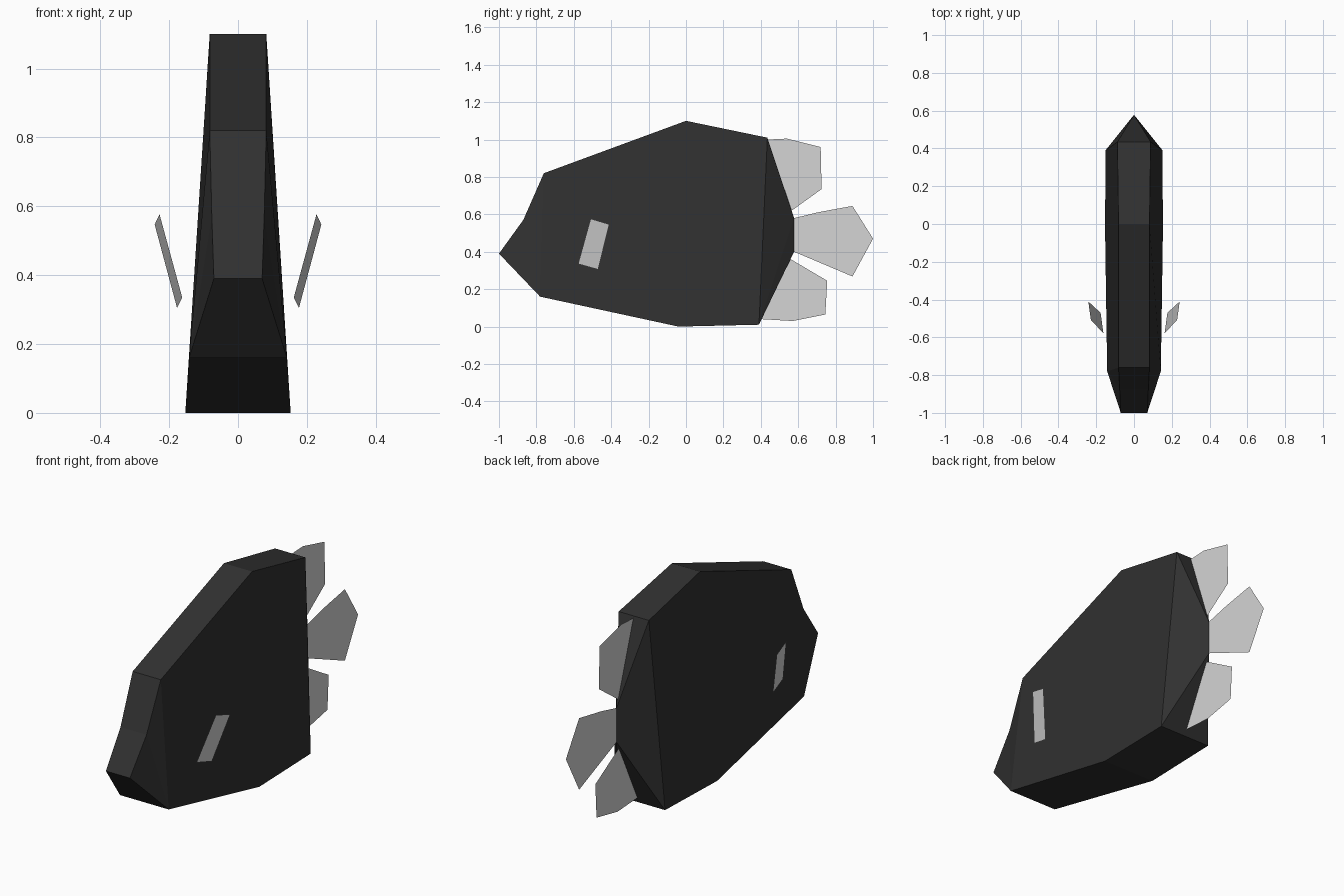
import bpy

if "Cube" in bpy.data.objects:
    bpy.data.objects.remove(bpy.data.objects["Cube"])


def material(name, rgb):
    m = bpy.data.materials.new(name)
    m.diffuse_color = (*rgb, 1)
    m.use_nodes = True
    m.node_tree.nodes["Principled BSDF"].inputs["Base Color"].default_value = m.diffuse_color
    return m


dark = material("charcoal", (0.03, 0.03, 0.03))
pale = material("pale grey", (0.66, 0.66, 0.66))


def build(name, verts, faces, mat):
    me = bpy.data.meshes.new(name)
    me.from_pydata(verts, [], faces)
    me.validate()
    me.materials.append(mat)
    ob = bpy.data.objects.new(name, me)
    bpy.context.collection.objects.link(ob)
    return ob


# Body: right-hand rim as (y, z, half width), mirrored to the left
rim = [(-1, .39, .07), (-.87, .57, .076), (-.76, .82, .082), (0, 1.1, .082),
       (.435, 1.01, .088), (.39, .01, .151), (-.04, 0, .153), (-.78, .16, .142)]
n = len(rim)
verts = [(w, y, z) for y, z, w in rim] + [(-w, y, z) for y, z, w in rim]
ridge_low, ridge_high = 2 * n, 2 * n + 1
verts += [(0, .578, .40), (0, .578, .58)]
side = [(0, 7, 1), (1, 7, 2), (7, 6, 3, 2), (6, 5, 4, 3),
        (5, ridge_high, 4), (5, ridge_low, ridge_high)]
left = [tuple(i + n if i < n else i for i in reversed(f)) for f in side]
# strips over the top and belly, leaving the tail end open for the wedge
strips = [(i, (i + 1) % n, (i + 1) % n + n, i + n) for i in range(n) if i != 4]
ends = [(4, ridge_high, 4 + n), (5 + n, ridge_low, 5)]
build("body", verts, side + left + strips + ends, dark)

# Tail fins: flat sheets on the centre plane, (y, z) outlines
tail_fins = {
    "upper_tail_fin": [(.435, 1.0), (.54, 1.005), (.72, .96), (.725, .735), (.565, .62)],
    "middle_tail_fin": [(.578, .58), (.71, .612), (.89, .645), (1, .47), (.89, .268), (.578, .40)],
    "lower_tail_fin": [(.40, .04), (.57, .03), (.745, .065), (.755, .245), (.56, .36)],
}
for name, outline in tail_fins.items():
    build(name, [(0, y, z) for y, z in outline], [range(len(outline))], pale)

# Side fins: slanted sheets standing off the body
fin = [(.228, -.51, .577), (.242, -.41, .547), (.177, -.47, .305), (.162, -.577, .335)]
for name, s in (("right_side_fin", 1), ("left_side_fin", -1)):
    build(name, [(s * x, y, z) for x, y, z in fin], [(0, 3, 2, 1) if s > 0 else (0, 1, 2, 3)], pale)
